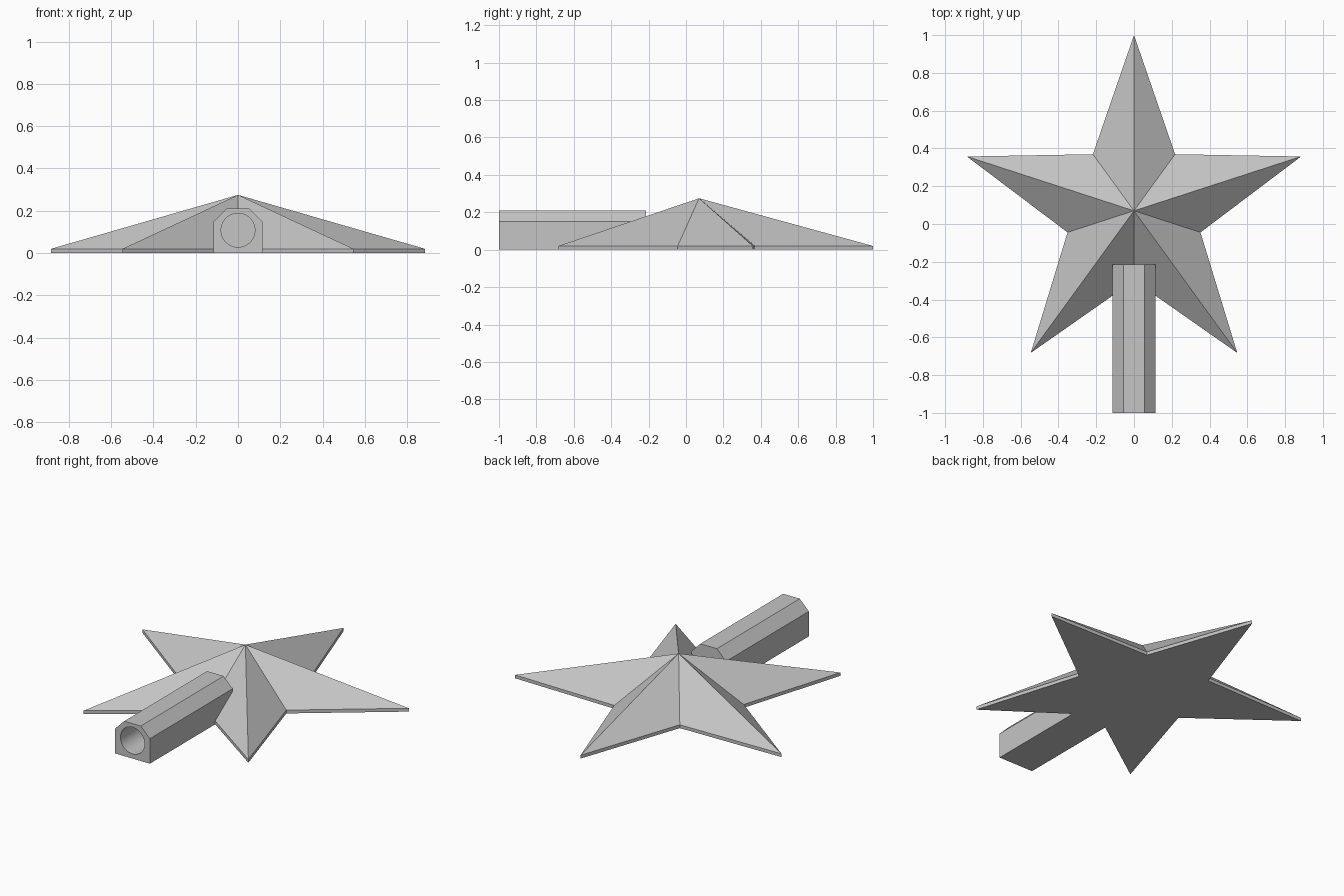
import bpy
import bmesh
from math import sin, cos, pi, radians

if "Cube" in bpy.data.objects:
    bpy.data.objects.remove(bpy.data.objects["Cube"], do_unlink=True)

# Single plain grey
GREY = (0.56, 0.56, 0.56, 1.0)
grey = bpy.data.materials.new("light_grey")
grey.use_nodes = True
grey.diffuse_color = GREY
grey.node_tree.nodes["Principled BSDF"].inputs["Base Color"].default_value = GREY


def make_object(name, bm):
    bmesh.ops.recalc_face_normals(bm, faces=bm.faces)
    mesh = bpy.data.meshes.new(name)
    bm.to_mesh(mesh)
    bm.free()
    mesh.materials.append(grey)
    obj = bpy.data.objects.new(name, mesh)
    bpy.context.collection.objects.link(obj)
    return obj


# Faceted star: thin rim with a ridge on every arm meeting at the peak
CENTRE_Y, OUTER, INNER, RIM, PEAK = 0.07, 0.93, 0.37, 0.02, 0.275
bm = bmesh.new()
base, rim = [], []
for i in range(10):
    r = INNER if i % 2 else OUTER
    a = pi / 2 + i * pi / 5
    x, y = r * cos(a), CENTRE_Y + r * sin(a)
    base.append(bm.verts.new((x, y, 0)))
    rim.append(bm.verts.new((x, y, RIM)))
apex = bm.verts.new((0, CENTRE_Y, PEAK))
bm.faces.new(base)
for i in range(10):
    j = (i + 1) % 10
    bm.faces.new((base[i], base[j], rim[j], rim[i]))
    bm.faces.new((rim[i], rim[j], apex))
make_object("star", bm)

# Mounting socket: chamfered block running forward from the star
FRONT, BACK = -1.0, -0.215
half = [(0.115, 0), (0.115, 0.15), (0.055, 0.21)]
profile = half + [(-x, z) for x, z in reversed(half)]
bm = bmesh.new()
front_face = bm.faces.new([bm.verts.new((x, FRONT, z)) for x, z in profile])
extruded = bmesh.ops.extrude_face_region(bm, geom=[front_face], use_keep_orig=True)
moved = [v for v in extruded["geom"] if isinstance(v, bmesh.types.BMVert)]
bmesh.ops.translate(bm, verts=moved, vec=(0, BACK - FRONT, 0))
socket = make_object("mounting_socket", bm)

# Blind round bore in the front of the socket
bpy.ops.mesh.primitive_cylinder_add(vertices=48, radius=0.08, depth=0.8,
                                    location=(0, -0.7, 0.108),
                                    rotation=(pi / 2, 0, 0))
cutter = bpy.context.object
cutter.name = "bore_cutter"
cutter.data.materials.append(grey)
cutter.hide_render = True
bore = socket.modifiers.new("bore", "BOOLEAN")
bore.operation = "DIFFERENCE"
bore.solver = "EXACT"
bore.object = cutter
bpy.ops.object.select_all(action="DESELECT")
socket.select_set(True)
bpy.context.view_layer.objects.active = socket
bpy.ops.object.modifier_apply(modifier=bore.name)
bpy.ops.object.shade_smooth_by_angle(angle=radians(30))
bpy.data.objects.remove(cutter, do_unlink=True)
